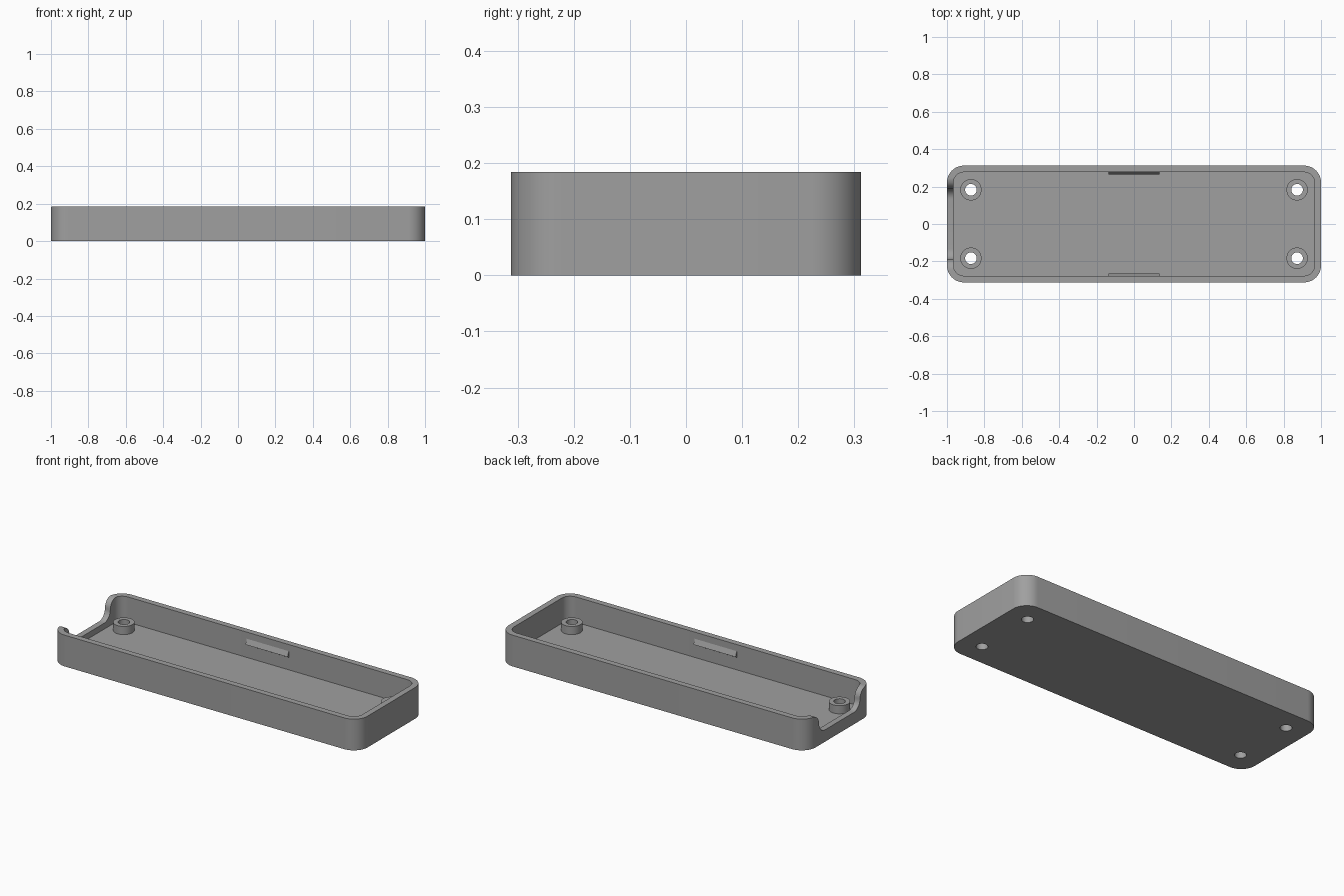
import bpy, bmesh, math
from mathutils import Vector

if "Cube" in bpy.data.objects:
    bpy.data.objects.remove(bpy.data.objects["Cube"])

LENGTH, WIDTH, HEIGHT = 2.0, 0.624, 0.184
WALL, FLOOR, RADIUS = 0.035, 0.035, 0.09
BOSS_X, BOSS_Y, BOSS_TOP = 0.872, 0.183, 0.083

grey = bpy.data.materials.new("plain grey")
grey.diffuse_color = (0.35, 0.35, 0.35, 1)
grey.use_nodes = True
grey.node_tree.nodes["Principled BSDF"].inputs["Base Color"].default_value = grey.diffuse_color


def prism(name, points, direction):
    """Extrude a closed outline of 3D points along a direction."""
    bm = bmesh.new()
    face = bm.faces.new([bm.verts.new(p) for p in points])
    new = bmesh.ops.extrude_face_region(bm, geom=[face])["geom"]
    bmesh.ops.translate(bm, vec=Vector(direction),
                        verts=[v for v in new if isinstance(v, bmesh.types.BMVert)])
    bmesh.ops.recalc_face_normals(bm, faces=bm.faces)
    mesh = bpy.data.meshes.new(name)
    bm.to_mesh(mesh)
    bm.free()
    mesh.materials.append(grey)
    obj = bpy.data.objects.new(name, mesh)
    bpy.context.collection.objects.link(obj)
    return obj


def arc(cx, cy, r, start, end, steps):
    return [(cx + r * math.cos(math.radians(start + (end - start) * i / steps)),
             cy + r * math.sin(math.radians(start + (end - start) * i / steps)))
            for i in range(steps + 1)]


def rounded_block(name, hx, hy, r, z0, z1):
    pts = []
    for k, (sx, sy) in enumerate([(1, 1), (-1, 1), (-1, -1), (1, -1)]):
        pts += arc(sx * (hx - r), sy * (hy - r), r, 90 * k, 90 * k + 90, 12)
    return prism(name, [(x, y, z0) for x, y in pts], (0, 0, z1 - z0))


def cylinder(name, x, y, r, z0, z1):
    pts = arc(x, y, r, 0, 360, 40)[:-1]
    return prism(name, [(px, py, z0) for px, py in pts], (0, 0, z1 - z0))


def activate(obj):
    bpy.ops.object.select_all(action='DESELECT')
    obj.select_set(True)
    bpy.context.view_layer.objects.active = obj


def cut(obj, cutter):
    cutter.hide_render = True
    mod = obj.modifiers.new("cut", 'BOOLEAN')
    mod.operation, mod.solver, mod.object = 'DIFFERENCE', 'EXACT', cutter
    activate(obj)
    bpy.ops.object.modifier_apply(modifier=mod.name)
    bpy.data.objects.remove(cutter)


def smooth(obj):
    activate(obj)
    bpy.ops.object.shade_smooth_by_angle(angle=math.radians(30))


# Tray: rounded block with a hollow
tray = rounded_block("tray", LENGTH / 2, WIDTH / 2, RADIUS, 0, HEIGHT)
cut(tray, rounded_block("hollow_cutter", LENGTH / 2 - WALL, WIDTH / 2 - WALL,
                        RADIUS - WALL, FLOOR, HEIGHT + 0.1))

# Opening in the left end wall, with S-shaped sides
NOTCH_Y, NOTCH_Z = 0.19, 0.07
r = (HEIGHT - NOTCH_Z) / 2
side = arc(NOTCH_Y - r, NOTCH_Z + r, r, -90, 0, 10)
side += arc(NOTCH_Y + r, HEIGHT - r, r, 180, 90, 10)[1:]
side.append((NOTCH_Y + r, HEIGHT + 0.1))
outline = side + [(-y, z) for y, z in reversed(side)]
cut(tray, prism("opening_cutter", [(-1.1, y, z) for y, z in outline], (0.17, 0, 0)))

# Screw bosses with holes through the floor
for sx in (-1, 1):
    for sy in (-1, 1):
        x, y = sx * BOSS_X, sy * BOSS_Y
        boss = cylinder("screw_boss", x, y, 0.057, FLOOR, BOSS_TOP)
        for part in (tray, boss):
            cut(part, cylinder("hole_cutter", x, y, 0.031, -0.1, 0.3))
        smooth(boss)
smooth(tray)

# Wedge-shaped snap ridges on the long inner walls
for sy in (-1, 1):
    wall = WIDTH / 2 - WALL
    profile = [(wall + 0.005, 0.145), (wall, 0.145), (wall - 0.012, 0.115),
               (wall, 0.108), (wall + 0.005, 0.108)]
    prism("snap_ridge", [(-0.137, sy * y, z) for y, z in profile], (0.274, 0, 0))
